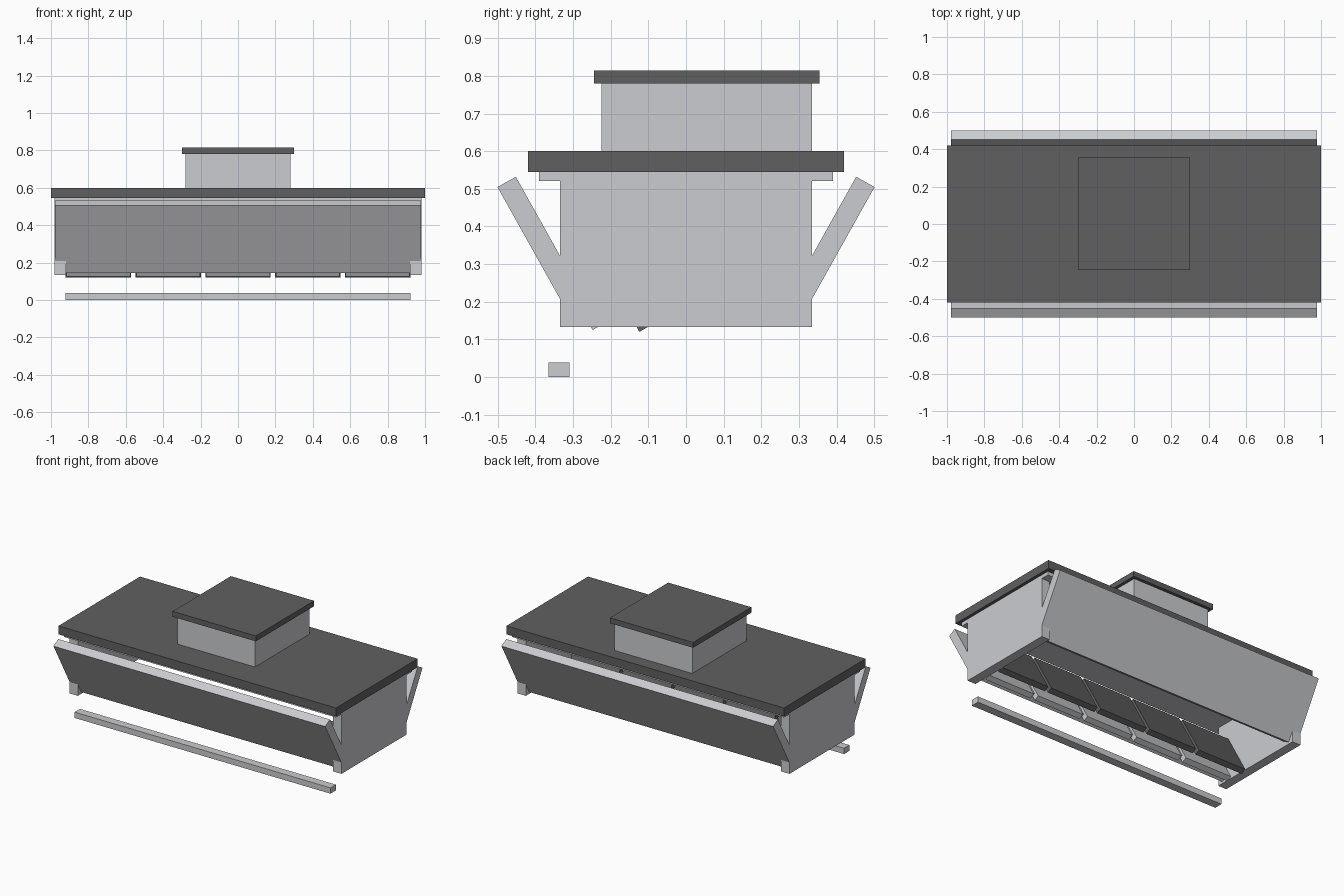
import bpy, bmesh
from mathutils import Vector

old = bpy.data.objects.get("Cube")
if old:
    bpy.data.objects.remove(old, do_unlink=True)


def material(name, rgb):
    m = bpy.data.materials.new(name)
    m.use_nodes = True
    m.diffuse_color = (*rgb, 1)
    m.node_tree.nodes["Principled BSDF"].inputs["Base Color"].default_value = (*rgb, 1)
    return m


LIGHT = material("light grey", (0.60, 0.605, 0.63))
DARK = material("dark grey", (0.117, 0.117, 0.117))


def prism(name, profile, x0, x1, mat):
    """Extrude a (y, z) profile along x."""
    bm = bmesh.new()
    face = bm.faces.new([bm.verts.new((x0, y, z)) for y, z in profile])
    new = bmesh.ops.extrude_face_region(bm, geom=[face])["geom"]
    verts = [v for v in new if isinstance(v, bmesh.types.BMVert)]
    bmesh.ops.translate(bm, verts=verts, vec=(x1 - x0, 0, 0))
    bmesh.ops.recalc_face_normals(bm, faces=bm.faces)
    mesh = bpy.data.meshes.new(name)
    bm.to_mesh(mesh)
    bm.free()
    mesh.materials.append(mat)
    obj = bpy.data.objects.new(name, mesh)
    bpy.context.collection.objects.link(obj)
    return obj


def box(name, x, y0, y1, z0, z1, mat):
    return prism(name, [(y0, z0), (y1, z0), (y1, z1), (y0, z1)], -x, x, mat)


UP = Vector((-0.488, 0.873))       # along a sloping board, up and outward
INWARD = Vector((0.873, 0.488))    # through its thickness


def slope(bottom, length, thick):
    p = Vector(bottom)
    return [p, p + UP * length, p + UP * length + INWARD * thick, p + INWARD * thick]


# Roof, ceiling and the raised box with its lid
box("roof", 1.0, -0.42, 0.42, 0.545, 0.60, DARK)
box("ceiling", 0.98, -0.39, 0.39, 0.521, 0.545, LIGHT)
box("roof_box", 0.28, -0.225, 0.335, 0.60, 0.78, LIGHT)
box("roof_box_lid", 0.30, -0.245, 0.355, 0.78, 0.815, DARK)

# End walls
for side, x in (("left", 0.92), ("right", -0.98)):
    prism(side + "_end_wall", [(-0.335, 0.133), (0.335, 0.133), (0.335, 0.53), (-0.335, 0.53)],
          x, x + 0.06, LIGHT)

# Sloping long walls, mirrored front to back
wall = slope((-0.30, 0.145), 0.412, 0.056)
prism("front_sloping_wall", wall, -0.979, 0.979, LIGHT)
prism("back_sloping_wall", [(-y, z) for y, z in wall], -0.979, 0.979, LIGHT)

# Five inner flaps with light strips in front of them
for i in range(5):
    x = (i - 2) * 0.373
    prism(f"inner_flap_{i + 1}", slope((-0.124, 0.12), 0.31, 0.035), x - 0.175, x + 0.175, DARK)
    prism(f"flap_strip_{i + 1}", slope((-0.248, 0.125), 0.15, 0.035), x - 0.17, x + 0.17, LIGHT)

# Front bar
box("front_bar", 0.922, -0.365, -0.31, 0.0, 0.038, LIGHT)
